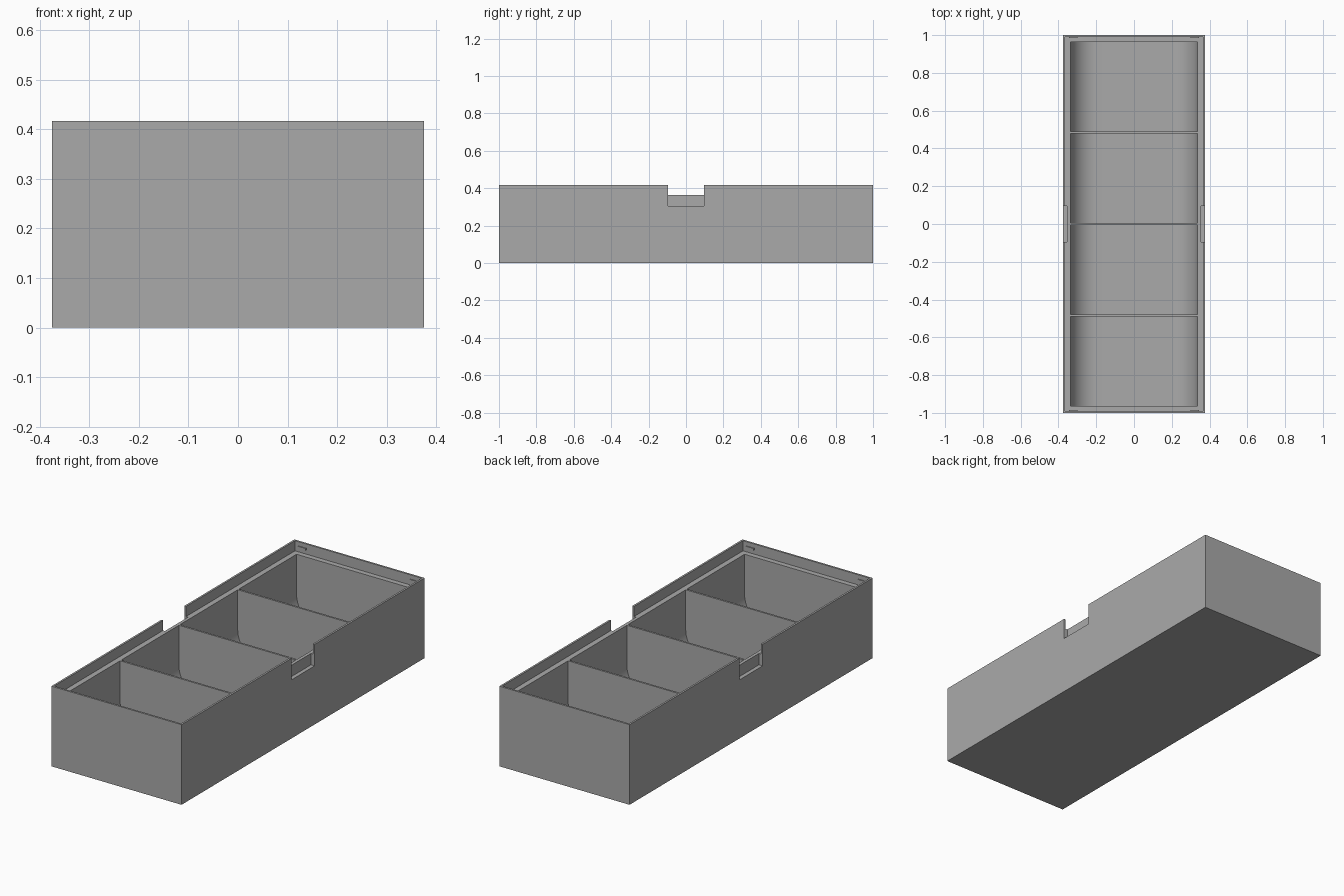
import bpy, math

cube = bpy.data.objects.get("Cube")
if cube:
    bpy.data.objects.remove(cube, do_unlink=True)

W, L, H = 0.75, 2.0, 0.417        # outer size
LEDGE, RIM = 0.364, 0.01          # ledge height, rim thickness
HALF_X, HALF_Y = 0.337, 0.963     # inner extent of the compartments
DIVIDER, FLOOR, RADIUS = 0.01, 0.016, 0.14

grey = bpy.data.materials.new("plain grey")
grey.use_nodes = True
colour = (0.40, 0.40, 0.40, 1)
grey.diffuse_color = colour
grey.node_tree.nodes["Principled BSDF"].inputs["Base Color"].default_value = colour


def prism(name, profile, y0, y1):
    """Extrude an x-z outline from y0 to y1."""
    n = len(profile)
    verts = [(x, y, z) for y in (y0, y1) for x, z in profile]
    faces = [tuple(range(n)), tuple(reversed(range(n, 2 * n)))]
    faces += [(i, i + n, (i + 1) % n + n, (i + 1) % n) for i in range(n)]
    mesh = bpy.data.meshes.new(name)
    mesh.from_pydata(verts, [], faces)
    mesh.materials.append(grey)
    ob = bpy.data.objects.new(name, mesh)
    bpy.context.collection.objects.link(ob)
    return ob


def box(name, x0, x1, y0, y1, z0, z1):
    return prism(name, [(x0, z0), (x1, z0), (x1, z1), (x0, z1)], y0, y1)


def cut(target, cutter):
    bpy.context.view_layer.objects.active = target
    mod = target.modifiers.new("cut", "BOOLEAN")
    mod.operation, mod.solver, mod.object = "DIFFERENCE", "EXACT", cutter
    bpy.ops.object.modifier_apply(modifier=mod.name)
    bpy.data.objects.remove(cutter, do_unlink=True)


# Tray body with a lid recess that leaves a thin rim
tray = box("tray_body", -W / 2, W / 2, -L / 2, L / 2, 0, H)
cut(tray, box("recess_cutter", -W / 2 + RIM, W / 2 - RIM,
              -L / 2 + RIM, L / 2 - RIM, LEDGE, H + 0.1))

# Four compartments with rounded lower edges
outline = [(HALF_X, H), (-HALF_X, H)]
for side, start in ((-1, math.pi), (1, 1.5 * math.pi)):
    for i in range(17):
        a = start + i / 16 * math.pi / 2
        outline.append((side * (HALF_X - RADIUS) + RADIUS * math.cos(a),
                        FLOOR + RADIUS + RADIUS * math.sin(a)))
depth = (2 * HALF_Y - 3 * DIVIDER) / 4
for i in range(4):
    y = -HALF_Y + i * (depth + DIVIDER)
    cut(tray, prism("compartment_cutter", outline, y, y + depth))

# Finger notches in the long sides
for side in (-1, 1):
    xs = sorted((side * (W / 2 - 0.021), side * (W / 2 + 0.1)))
    cut(tray, box("notch_cutter", *xs, -0.095, 0.095, 0.305, H + 0.1))

# Small lid catches on the end walls, near the corners
for end, end_name in ((-1, "front"), (1, "back")):
    for side, side_name in ((-1, "right"), (1, "left")):
        xs = sorted((side * 0.30, side * 0.345))
        ys = sorted((end * (L / 2 - RIM - 0.005), end * (L / 2 - RIM + 0.003)))
        box(f"{end_name}_{side_name}_catch", *xs, *ys, 0.385, 0.395)

# Smooth the curved floors, keep the edges sharp
bpy.ops.object.select_all(action="DESELECT")
tray.select_set(True)
bpy.context.view_layer.objects.active = tray
bpy.ops.object.shade_smooth_by_angle(angle=math.radians(30))
